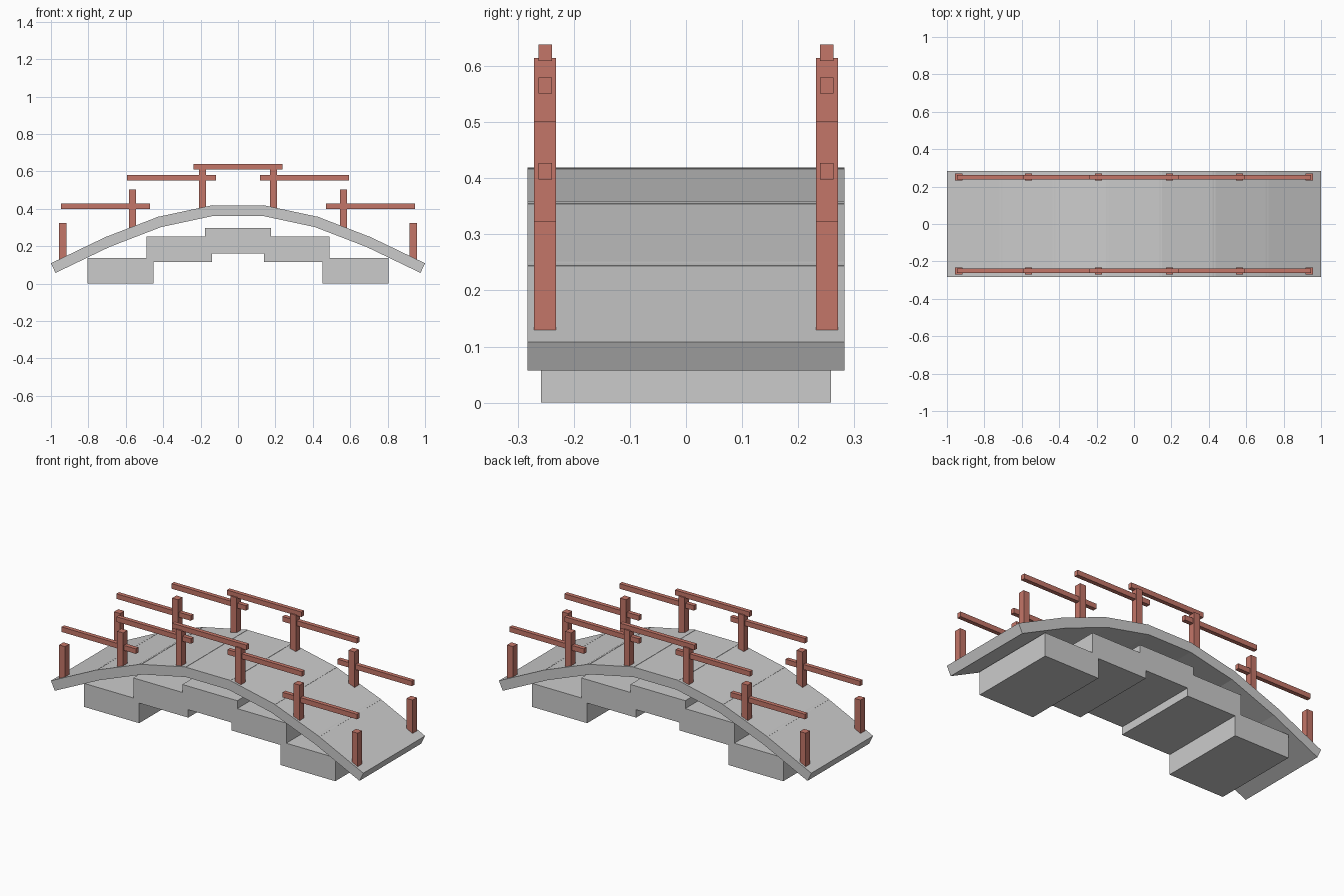
import bpy
from math import sin, pi, atan2, hypot

if "Cube" in bpy.data.objects:
    bpy.data.objects.remove(bpy.data.objects["Cube"])

red = bpy.data.materials.new("red_paint")
red.diffuse_color = (0.55, 0.18, 0.14, 1)
red.use_nodes = True
red.node_tree.nodes["Principled BSDF"].inputs["Base Color"].default_value = red.diffuse_color


def box(name, center, size, tilt=0.0, mat=None):
    bpy.ops.mesh.primitive_cube_add(size=1, location=center, rotation=(0, tilt, 0))
    ob = bpy.context.object
    ob.name = name
    ob.scale = size
    bpy.ops.object.transform_apply(location=False, rotation=False, scale=True)
    if mat:
        ob.data.materials.append(mat)
    return ob


# Arched deck: seven tilted slabs along a sine curve, slightly overlapping
N, HALF = 7, 0.979
pts = [(-HALF + 2 * HALF * i / N, 0.087 + 0.31 * sin(pi * i / N)) for i in range(N + 1)]
for (x0, z0), (x1, z1) in zip(pts, pts[1:]):
    box("deck_slab", ((x0 + x1) / 2, 0, (z0 + z1) / 2),
        (hypot(x1 - x0, z1 - z0) + 0.02, 0.565, 0.057), -atan2(z1 - z0, x1 - x0))

# Stepped stone arch below the deck
for x, z in ((-0.628, 0.068), (-0.314, 0.184), (0, 0.23), (0.314, 0.184), (0.628, 0.068)):
    box("arch_stone", (x, 0, z), (0.352, 0.516, 0.136))

# Posts and stepped rails on both sides
for y in (-0.251, 0.251):
    for ax, top in ((0.19, 0.614), (0.565, 0.502), (0.937, 0.323)):
        for x in (-ax, ax):
            box("rail_post", (x, y, top - 0.105), (0.038, 0.039, 0.21), mat=red)
    for x, z in ((-0.708, 0.4125), (-0.355, 0.5655), (0, 0.6235), (0.355, 0.5655), (0.708, 0.4125)):
        box("hand_rail", (x, y, z), (0.477, 0.024, 0.029), mat=red)
